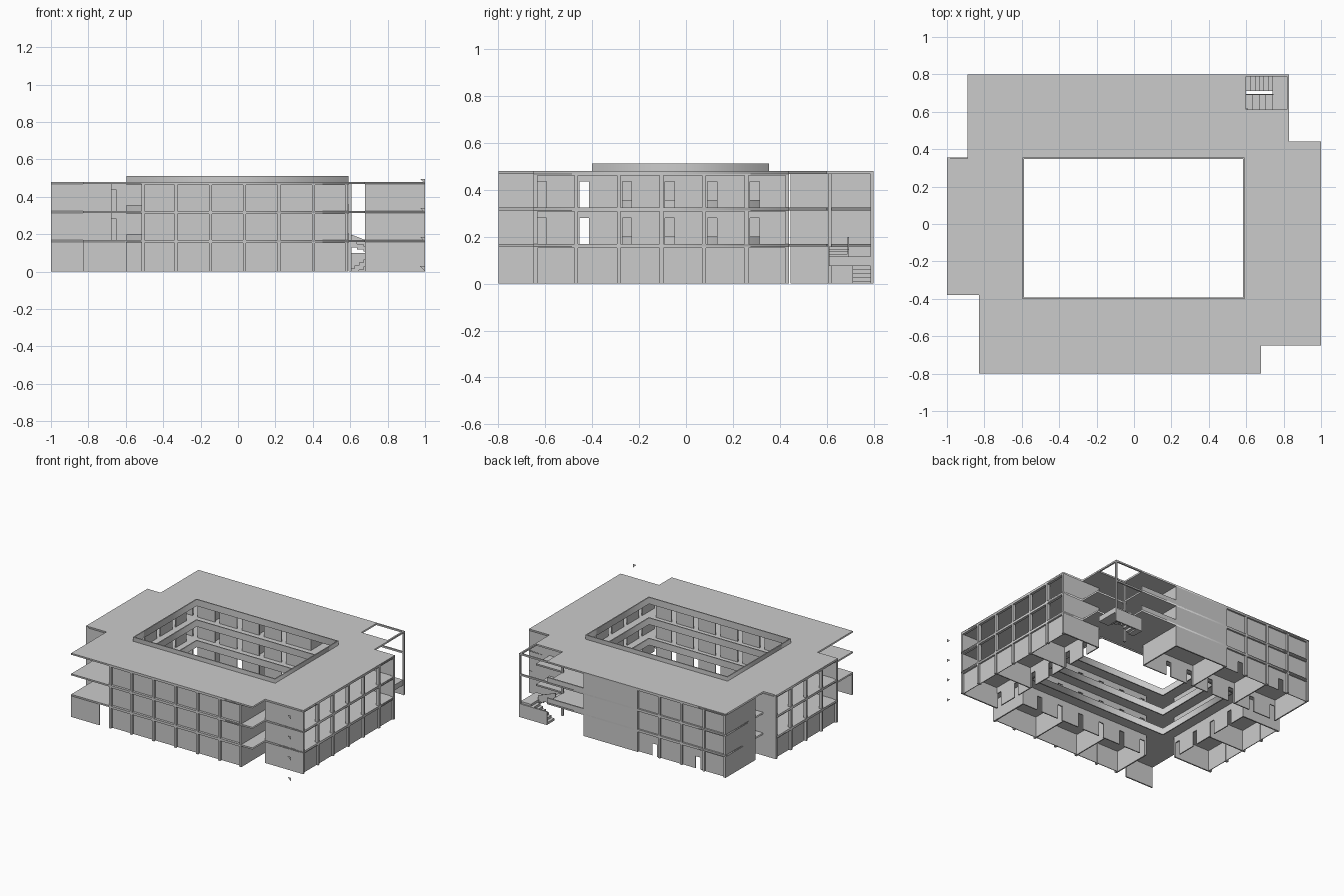
import bpy, bmesh

if "Cube" in bpy.data.objects:
    bpy.data.objects.remove(bpy.data.objects["Cube"])

LEVELS = [0.0, 0.17, 0.325, 0.48]   # ground, two floors, roof top
T = 0.012                            # slab thickness


def box(name, x0, x1, y0, y1, z0, z1):
    bm = bmesh.new()
    bmesh.ops.create_cube(bm, size=1)
    for v in bm.verts:
        v.co.x = (x0 + x1) / 2 + v.co.x * abs(x1 - x0)
        v.co.y = (y0 + y1) / 2 + v.co.y * abs(y1 - y0)
        v.co.z = (z0 + z1) / 2 + v.co.z * abs(z1 - z0)
    me = bpy.data.meshes.new(name)
    bm.to_mesh(me)
    bm.free()
    ob = bpy.data.objects.new(name, me)
    bpy.context.collection.objects.link(ob)
    return ob


def abox(name, axis, u0, u1, v0, v1, z0, z1):
    """Box whose length u runs along the given axis."""
    if axis == 'x':
        return box(name, u0, u1, v0, v1, z0, z1)
    return box(name, v0, v1, u0, u1, z0, z1)


def slab(name, loops, top, thick):
    cu = bpy.data.curves.new(name, 'CURVE')
    cu.dimensions = '2D'
    cu.fill_mode = 'BOTH'
    cu.extrude = thick / 2
    for pts in loops:
        sp = cu.splines.new('POLY')
        sp.points.add(len(pts) - 1)
        for p, (x, y) in zip(sp.points, pts):
            p.co = (x, y, 0, 1)
        sp.use_cyclic_u = True
    ob = bpy.data.objects.new(name, cu)
    bpy.context.collection.objects.link(ob)
    ob.location.z = top - thick / 2
    bpy.ops.object.select_all(action='DESELECT')
    ob.select_set(True)
    bpy.context.view_layer.objects.active = ob
    bpy.ops.object.convert(target='MESH')


def door_wall(name, axis, u0, u1, v, z0, z1, doors, w=0.04, h=0.11, t=0.008):
    """Wall with door openings starting at each u in doors."""
    cur = u0
    for d in doors:
        abox(name, axis, cur, d, v, v + t, z0, z1)
        abox(name + "_lintel", axis, d, d + w, v, v + t, z0 + h, z1)
        cur = d + w
    abox(name, axis, cur, u1, v, v + t, z0, z1)


def wing(name, axis, u0, u1, out, inn, n, glazed, grid_end=None, front_doors=()):
    s = 1 if inn > out else -1
    g1 = u1 if grid_end is None else grid_end
    step = (g1 - u0) / n
    cols = [u0 + i * step for i in range(n + 1)]
    # outer columns and beams
    for i, c in enumerate(cols):
        c = min(max(c, u0 + 0.008), u1 - 0.008)
        abox(name + "_column", axis, c - 0.008, c + 0.008, out, out + s * 0.025, 0, LEVELS[3] - T)
    for z in LEVELS[1:]:
        abox(name + "_beam", axis, u0, g1, out, out + s * 0.02, z - 0.018, z - 0.001)
    # outer infill panels
    for f in glazed:
        v = out + s * 0.018
        door_wall(name + "_infill", axis, u0, g1, v, LEVELS[f], LEVELS[f + 1] - T,
                  front_doors if f == 0 else (), h=0.09, t=0.005)
    if g1 < u1:
        abox(name + "_blank_wall", axis, g1, u1, out, out + s * 0.01, 0, LEVELS[3] - T)
    # end walls
    for a, b in ((u0, u0 + 0.01), (u1 - 0.01, u1)):
        abox(name + "_end_wall", axis, a, b, out, inn, 0, LEVELS[3] - T)
    # corridor wall with doors, and room partitions
    k = round((u1 - u0) / step)
    inner = [u0 + i * step for i in range(k)]
    for f in range(3):
        z0, z1 = LEVELS[f], LEVELS[f + 1] - T
        door_wall(name + "_corridor_wall", axis, u0, u1, inn, z0, z1, [c + 0.015 for c in inner])
        if f in glazed:
            for c in inner[2::2]:
                abox(name + "_partition", axis, c - 0.004, c + 0.004, out + s * 0.02, inn, z0, z1)


# floor plates and roof around the courtyard
outline = [(-.83, -.8), (.68, -.8), (.68, -.65), (1, -.65), (1, .44), (.83, .44), (.83, .6),
           (.6, .6), (.6, .8), (-.89, .8), (-.89, .35), (-1, .35), (-1, -.38), (-.83, -.38)]
court = [(-.595, -.4), (.59, -.4), (.59, .355), (-.595, .355)]
court_in = [(-.587, -.392), (.582, -.392), (.582, .347), (-.587, .347)]
for nm, z in zip(("first_floor", "second_floor", "roof"), LEVELS[1:]):
    slab(nm, [outline, court], z, T)
    slab(nm + "_court_parapet", [court, court_in], z + 0.032, 0.05)

# four wings in a pinwheel
wing("south_wing", 'x', -.515, .587, -.8, -.49, 6, (0, 1, 2))
wing("east_wing", 'y', -.65, .44, 1.0, .68, 6, (0,))
wing("north_wing", 'x', -.89, .295, .8, .445, 4, (0, 1, 2), -.15, (-.67, -.31))
wing("west_wing", 'y', -.38, .355, -1.0, -.685, 4, (0,))

# south west terrace wall and north east balcony
box("terrace_wall", -.83, -.595, -.8, -.79, 0, LEVELS[1] - T)
for z in LEVELS[1:3]:
    box("balcony_parapet", .295, .6, .79, .8, z, z + 0.035)
box("balcony_column", .592, .608, .605, .62, 0, LEVELS[3] - T)

# stair tower frame
for y in (.6, .788):
    box("stair_frame_beam", .6, .83, y, y + .012, .468, .48)
box("stair_frame_side_beam", .818, .83, .6, .8, .468, .48)
box("stair_frame_column", .818, .83, .788, .8, 0, .47)
box("stair_frame_mid_beam", .6, .83, .788, .8, .313, .325)

# stair flights and landing
box("stair_landing", .74, .825, .61, .79, .075, .115)
for i in range(6):
    x = .6 + i * .14 / 6
    z = (i + 1) * .115 / 7
    box("lower_step", x, x + .14 / 6, .71, .79, max(0, z - .04), z)
for i in range(4):
    x = .74 - (i + 1) * .035
    z = .115 + (i + 1) * .011
    box("upper_step", x, x + .035, .61, .69, z - .03, z)
box("stair_outer_wall", .6, .83, .79, .8, 0, .1)
# sloping stair rail
me = bpy.data.meshes.new("stair_rail")
me.from_pydata([(.6, .69, .15), (.745, .69, .1), (.745, .69, .145), (.6, .69, .2)], [], [(0, 1, 2, 3)])
rail = bpy.data.objects.new("stair_rail", me)
bpy.context.collection.objects.link(rail)
rail.modifiers.new("thick", 'SOLIDIFY').thickness = .005

# small detached triangular markers at the front right corner
for z in (.003, .16, .315, .47):
    me = bpy.data.meshes.new("corner_marker")
    me.from_pydata([(.972, -.798, z + .026), (1, -.798, z + .026), (1, -.798, z)], [], [(0, 2, 1)])
    bpy.context.collection.objects.link(bpy.data.objects.new("corner_marker", me))
